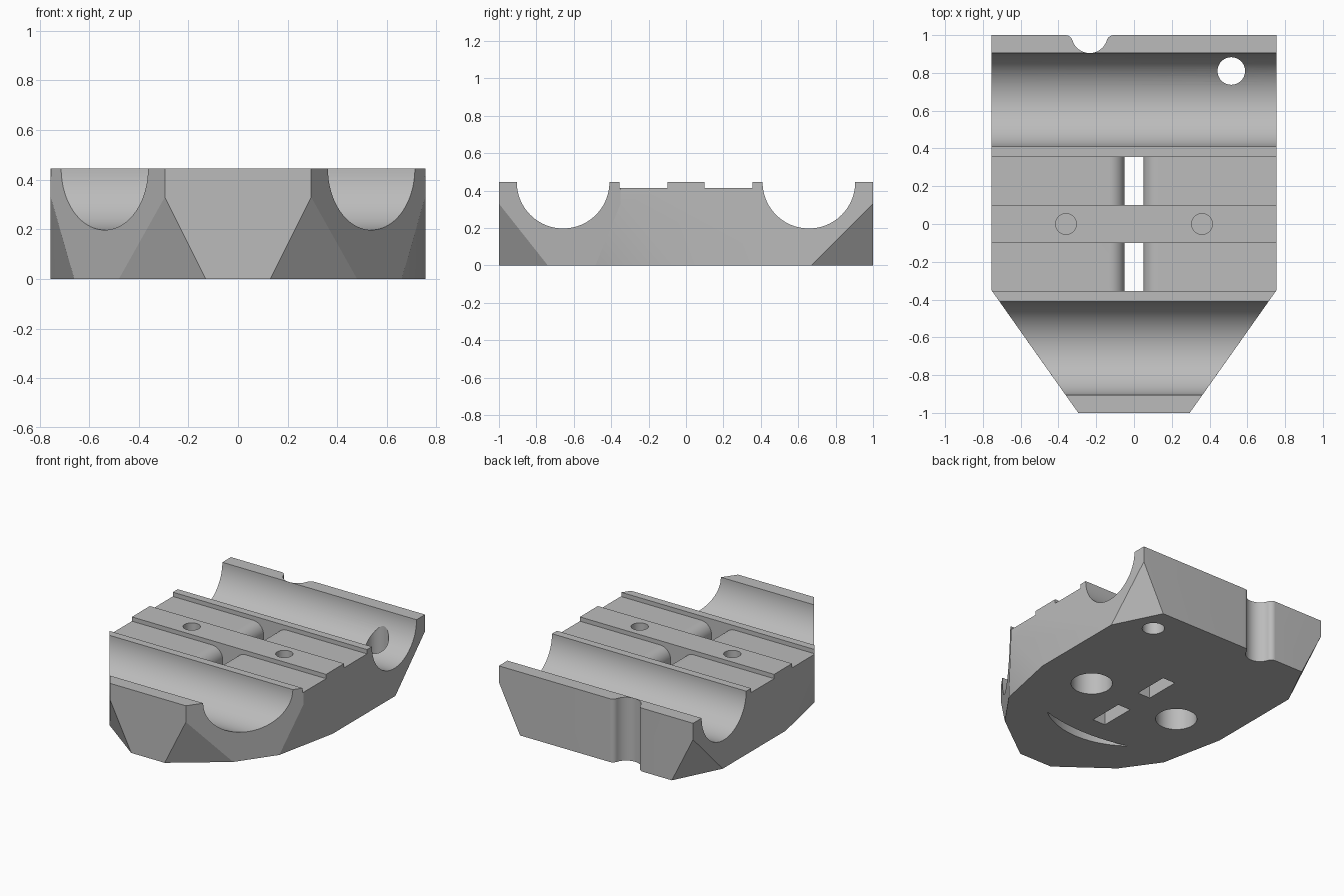
import bpy
import bmesh
from math import pi, sin, cos, atan2, sqrt
from mathutils import Vector

cube = bpy.data.objects.get("Cube")
if cube:
    bpy.data.objects.remove(cube, do_unlink=True)

TOP, SHOULDER, OVER = 0.445, 0.33, 0.6

grey = bpy.data.materials.new("light_grey")
grey.use_nodes = True
grey.diffuse_color = (0.5, 0.5, 0.5, 1)
grey.node_tree.nodes["Principled BSDF"].inputs["Base Color"].default_value = (0.5, 0.5, 0.5, 1)


def make_object(name, bm):
    bmesh.ops.recalc_face_normals(bm, faces=bm.faces)
    mesh = bpy.data.meshes.new(name)
    bm.to_mesh(mesh)
    bm.free()
    mesh.materials.append(grey)
    obj = bpy.data.objects.new(name, mesh)
    bpy.context.collection.objects.link(obj)
    return obj


def arc(cx, cy, r, start, end, steps=24):
    angles = [start + (end - start) * i / steps for i in range(steps + 1)]
    return [(cx + r * cos(a), cy + r * sin(a)) for a in angles]


def circle(cx, cy, r):
    return arc(cx, cy, r, 0, 2 * pi, 48)[:-1]


def prism(name, outline, axis, low, high):
    """Extrude a 2D outline along the x, y or z axis."""
    place = {"x": lambda a, b: (low, a, b),
             "y": lambda a, b: (a, low, b),
             "z": lambda a, b: (a, b, low)}[axis]
    bm = bmesh.new()
    face = bm.faces.new([bm.verts.new(place(a, b)) for a, b in outline])
    grown = bmesh.ops.extrude_face_region(bm, geom=[face])["geom"]
    step = Vector([(high - low) * (axis == k) for k in "xyz"])
    bmesh.ops.translate(bm, vec=step,
                        verts=[v for v in grown if isinstance(v, bmesh.types.BMVert)])
    return make_object(name, bm)


# Block: tapered outline whose lower corners are cut away
upper = [(0.755, 1), (0.755, -0.35), (0.295, -1)]
lower = [(0.59, 1), (0.755, 0.67), (0.755, -0.03),
         (0.66, -0.484), (0.48, -0.739), (0.13, -1)]
corners = [(x, y, z) for x, y in upper for z in (TOP, SHOULDER)]
corners += [(x, y, 0) for x, y in lower]
bm = bmesh.new()
for x, y, z in corners:
    for side in (1, -1):
        bm.verts.new((side * x, y, z))
bmesh.ops.convex_hull(bm, input=bm.verts)
bmesh.ops.dissolve_limit(bm, angle_limit=0.01, verts=bm.verts, edges=bm.edges)
block = make_object("saddle_block", bm)

cutters = []

for side in (1, -1):
    # Round cradles across the block
    trough = arc(side * 0.657, TOP, 0.2475, pi, 2 * pi, 48)
    trough += [(side * 0.657 + 0.2475, OVER), (side * 0.657 - 0.2475, OVER)]
    cutters.append(prism("cradle_cutter", trough, "x", -1, 1))

    # Shallow flat channels
    near, far = sorted((side * 0.1, side * 0.355))
    floor = 0.415
    band = [(near, floor), (far, floor), (far, OVER), (near, OVER)]
    cutters.append(prism("channel_cutter", band, "x", -1, 1))

    # Strap slots with rounded upper lips
    r = 0.08
    slot = [(-0.05, -0.1)] + arc(-0.05 - r, floor - r, r, 0, pi / 2, 12)
    slot += [(-0.05 - r, OVER), (0.05 + r, OVER)]
    slot += arc(0.05 + r, floor - r, r, pi / 2, pi, 12) + [(0.05, -0.1)]
    cutters.append(prism("slot_cutter", slot, "y", near, far))

    # Screw holes above, wide counterbores below
    cutters.append(prism("screw_cutter", circle(side * 0.36, 0, 0.055), "z", 0.27, OVER))
    cutters.append(prism("counterbore_cutter", circle(side * 0.36, 0, 0.135), "z", -0.1, 0.25))

# Pin hole at the back
cutters.append(prism("pin_cutter", circle(0.515, 0.81, 0.073), "z", -0.1, OVER))

# Back notch with rounded lips
nx, groove, lip = -0.235, 0.095, 0.04
reach = sqrt((groove + lip) ** 2 - lip ** 2)
turn = atan2(lip, reach)
notch = arc(nx - reach, 1 - lip, lip, pi / 2, turn, 10)
notch += arc(nx, 1, groove, pi + turn, 2 * pi - turn, 24)[1:-1]
notch += arc(nx + reach, 1 - lip, lip, pi - turn, pi / 2, 10)
notch += [(nx + reach, 1.1), (nx - reach, 1.1)]
cutters.append(prism("notch_cutter", notch, "z", -0.1, OVER))


# Crescent pocket underneath
def bow(sag, half=0.345, y=-0.47):
    radius = (half ** 2 + sag ** 2) / (2 * sag)
    cy = y - sag + radius
    spread = atan2(half, radius - sag)
    return arc(0, cy, radius, -pi / 2 - spread, -pi / 2 + spread)


crescent = bow(0.12) + bow(0.05)[-2:0:-1]
cutters.append(prism("crescent_cutter", crescent, "z", -0.1, 0.1))

# Carve the block
bpy.ops.object.select_all(action="DESELECT")
block.select_set(True)
bpy.context.view_layer.objects.active = block
for cutter in cutters:
    mod = block.modifiers.new(cutter.name, "BOOLEAN")
    mod.operation, mod.solver, mod.object = "DIFFERENCE", "EXACT", cutter
    bpy.ops.object.modifier_apply(modifier=mod.name)
    bpy.data.objects.remove(cutter, do_unlink=True)

bpy.ops.object.shade_smooth_by_angle(angle=0.4)
